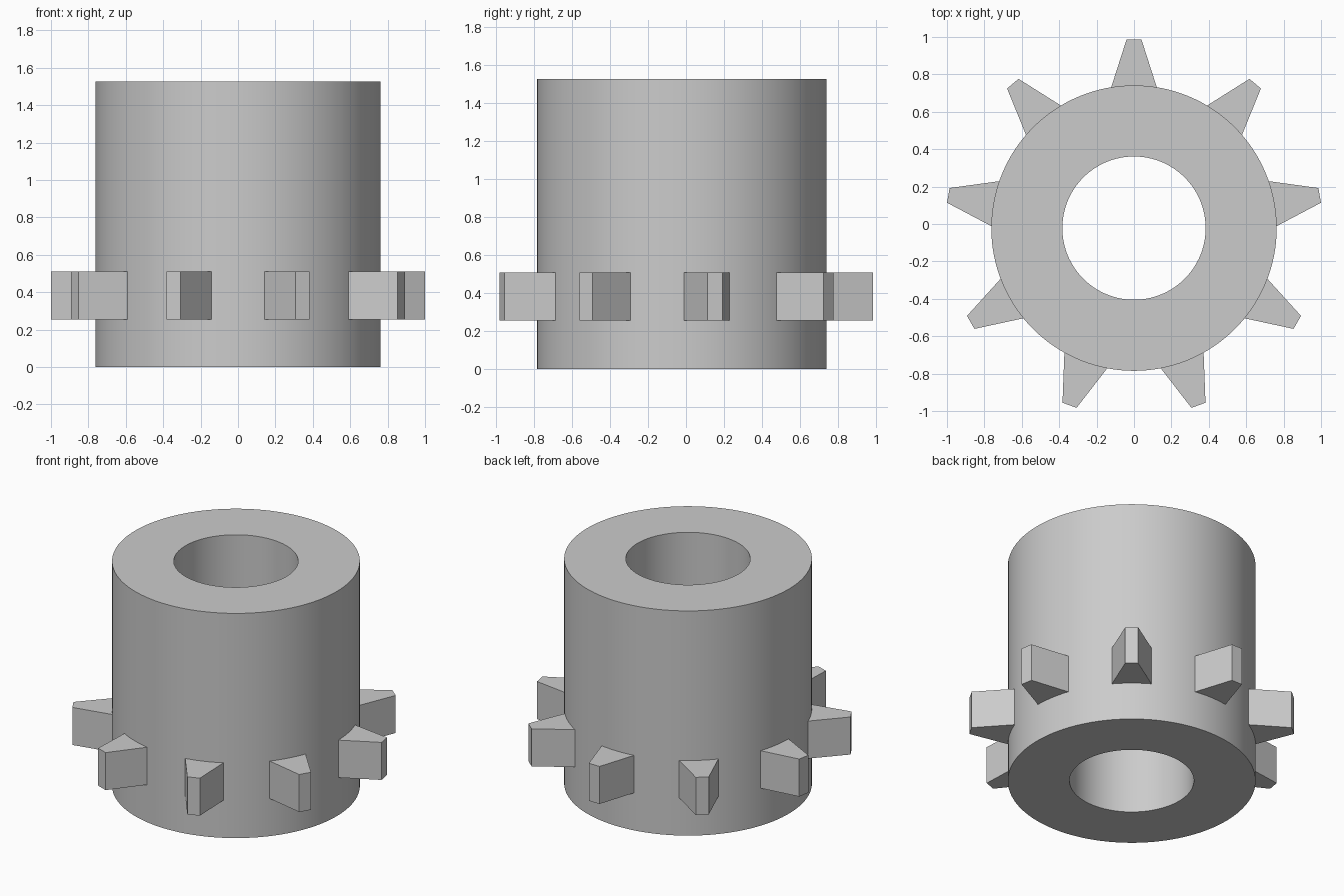
import bpy
import bmesh
from math import cos, sin, tau, radians

if "Cube" in bpy.data.objects:
    bpy.data.objects.remove(bpy.data.objects["Cube"], do_unlink=True)

CENTRE_Y = -0.022
HEIGHT = 1.527
OUTER, BORE = 0.763, 0.383
SIDES = 128
TEETH = 9

grey = bpy.data.materials.new("plain grey")
grey.use_nodes = True
colour = (0.6, 0.6, 0.6, 1)
grey.diffuse_color = colour
grey.node_tree.nodes["Principled BSDF"].inputs["Base Color"].default_value = colour


def make_object(name, bm):
    bmesh.ops.recalc_face_normals(bm, faces=bm.faces)
    mesh = bpy.data.meshes.new(name)
    bm.to_mesh(mesh)
    bm.free()
    mesh.materials.append(grey)
    obj = bpy.data.objects.new(name, mesh)
    obj.location.y = CENTRE_Y
    bpy.context.collection.objects.link(obj)
    return obj


# Hollow sleeve: a rectangular wall section swept round the axis
bm = bmesh.new()
section = [(BORE, 0), (OUTER, 0), (OUTER, HEIGHT), (BORE, HEIGHT)]
rings = [[bm.verts.new((r * cos(tau * i / SIDES), r * sin(tau * i / SIDES), z))
          for r, z in section] for i in range(SIDES)]
for i, ring in enumerate(rings):
    following = rings[(i + 1) % SIDES]
    for j in range(4):
        k = (j + 1) % 4
        bm.faces.new((ring[j], following[j], following[k], ring[k]))
sleeve = make_object("sleeve", bm)
bpy.ops.object.select_all(action="DESELECT")
sleeve.select_set(True)
bpy.context.view_layer.objects.active = sleeve
bpy.ops.object.shade_smooth_by_angle(angle=radians(30))

# Tapered sprocket teeth, rooted slightly inside the sleeve
for n in range(TEETH):
    bm = bmesh.new()
    outline = [(-0.139, 0.70), (0.139, 0.70), (0.04, 1.008), (-0.04, 1.008)]
    base = bm.faces.new([bm.verts.new((x, y, 0.255)) for x, y in outline])
    top = bmesh.ops.extrude_face_region(bm, geom=[base])["geom"]
    bmesh.ops.translate(bm, vec=(0, 0, 0.255),
                        verts=[v for v in top if isinstance(v, bmesh.types.BMVert)])
    tooth = make_object(f"tooth_{n + 1}", bm)
    tooth.rotation_euler.z = tau * n / TEETH
